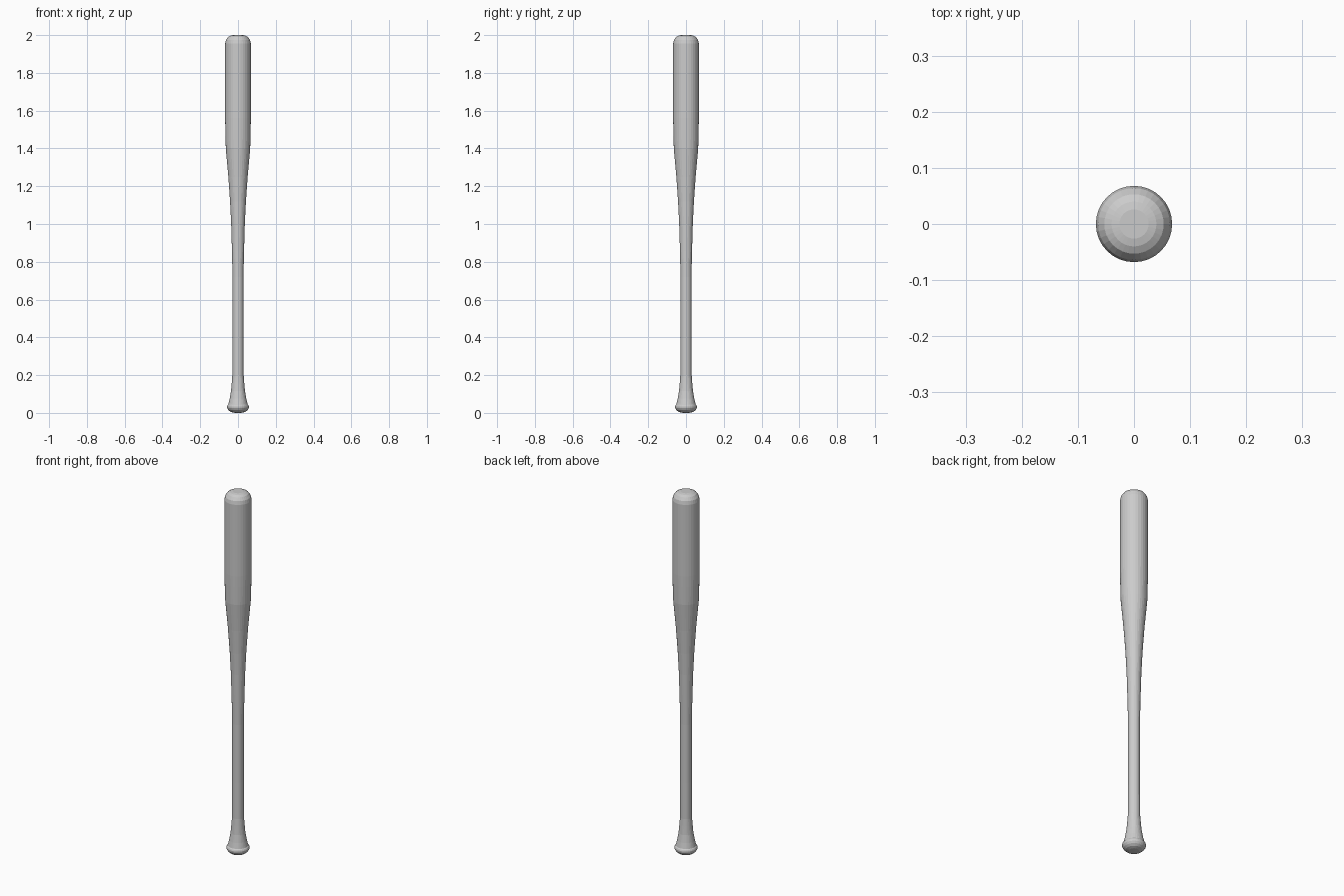
import bpy, bmesh
from math import pi
from mathutils import Vector

if "Cube" in bpy.data.objects:
    bpy.data.objects.remove(bpy.data.objects["Cube"])

SIDES = 32


def lathe(name, profile):
    """Spin an (r, z) profile that starts and ends on the axis."""
    bm = bmesh.new()
    verts = [bm.verts.new((r, 0, z)) for r, z in profile]
    edges = [bm.edges.new(p) for p in zip(verts, verts[1:])]
    bmesh.ops.spin(bm, geom=verts + edges, cent=(0, 0, 0), axis=(0, 0, 1),
                   angle=2 * pi, steps=SIDES)
    bmesh.ops.remove_doubles(bm, verts=bm.verts, dist=1e-5)
    bmesh.ops.recalc_face_normals(bm, faces=bm.faces)
    mesh = bpy.data.meshes.new(name)
    bm.to_mesh(mesh)
    bm.free()
    obj = bpy.data.objects.new(name, mesh)
    bpy.context.collection.objects.link(obj)
    return obj


# Knob, flared handle, taper, barrel and rounded tip in one turned profile
lathe("bat", [
    (0, 0), (0.025, 0.001), (0.040, 0.006), (0.051, 0.015),
    (0.057, 0.025), (0.058, 0.034), (0.055, 0.041), (0.051, 0.045),
    (0.044, 0.075), (0.037, 0.115), (0.033, 0.16), (0.030, 0.20),
    (0.029, 0.40), (0.029, 0.72), (0.032, 0.86), (0.036, 1.00),
    (0.042, 1.12), (0.051, 1.25), (0.0645, 1.40), (0.067, 1.50),
    (0.068, 1.56), (0.068, 1.955), (0.064, 1.974), (0.053, 1.990),
    (0.040, 1.997), (0.026, 2.0), (0, 2.0),
])
